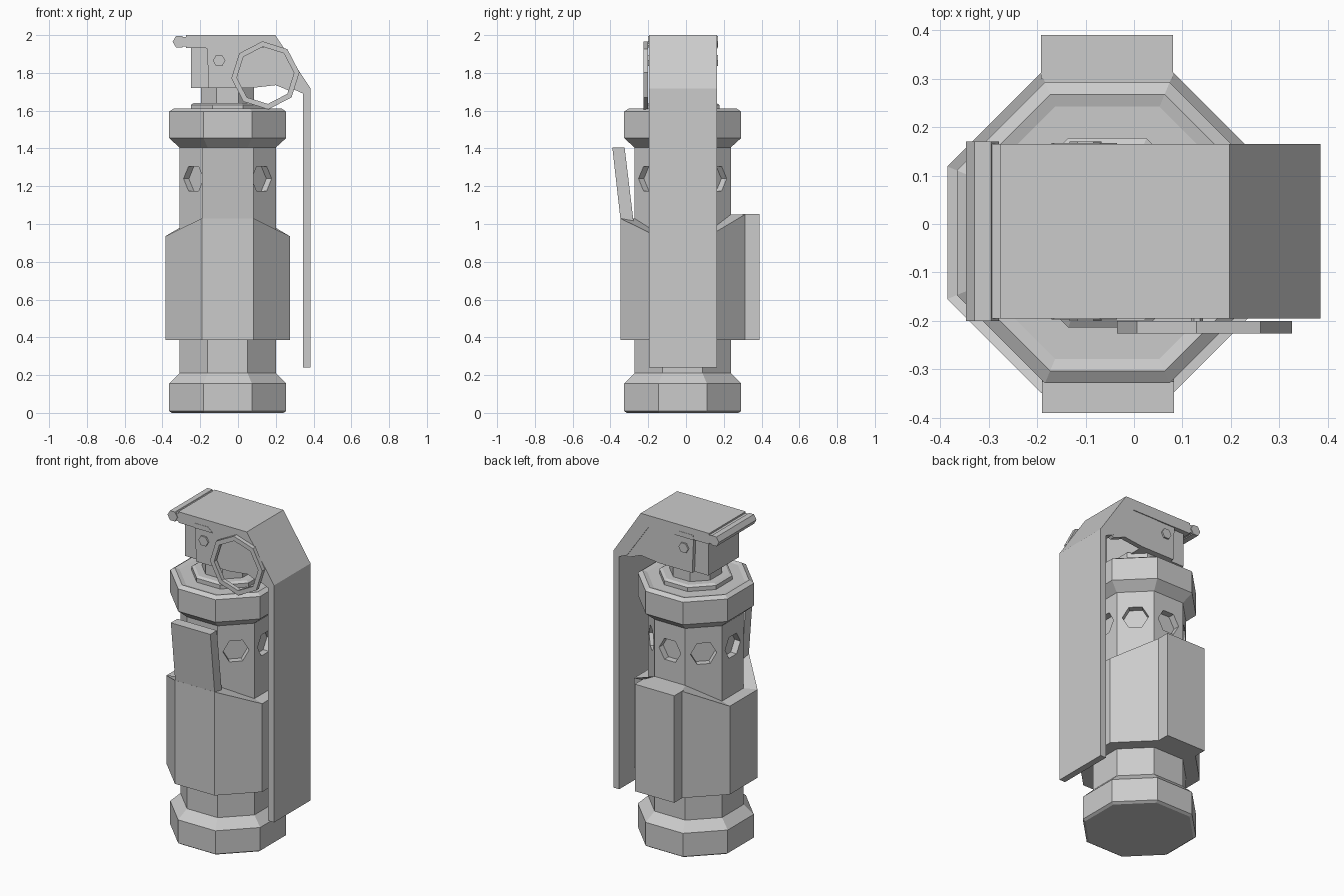
import bpy, bmesh
from math import pi, cos, sin, radians

if "Cube" in bpy.data.objects:
    bpy.data.objects.remove(bpy.data.objects["Cube"])

CX, CY = -0.055, -0.018      # axis of the canister
K = cos(pi / 8)


def finish(bm, name):
    bmesh.ops.recalc_face_normals(bm, faces=bm.faces)
    me = bpy.data.meshes.new(name)
    bm.to_mesh(me)
    bm.free()
    ob = bpy.data.objects.new(name, me)
    bpy.context.collection.objects.link(ob)
    return ob


def lathe8(name, profile):
    """Octagonal turned part; profile = (apothem, z) from bottom to top."""
    bm = bmesh.new()
    rings = []
    for a, z in profile:
        rings.append([bm.verts.new((CX + a / K * cos(pi / 8 + i * pi / 4),
                                    CY + a / K * sin(pi / 8 + i * pi / 4), z)) for i in range(8)])
    for lo, hi in zip(rings, rings[1:]):
        for i in range(8):
            j = (i + 1) % 8
            bm.faces.new((lo[i], lo[j], hi[j], hi[i]))
    bm.faces.new(rings[0])
    bm.faces.new(rings[-1])
    return finish(bm, name)


def extrude(name, pts, lo, hi, axis="y"):
    """Extrude a profile: (x, z) along y, or (y, z) along x."""
    def place(p, t):
        return (p[0], t, p[1]) if axis == "y" else (t, p[0], p[1])
    bm = bmesh.new()
    a = [bm.verts.new(place(p, lo)) for p in pts]
    b = [bm.verts.new(place(p, hi)) for p in pts]
    bm.faces.new(a)
    bm.faces.new(b)
    for i in range(len(pts)):
        j = (i + 1) % len(pts)
        bm.faces.new((a[i], a[j], b[j], b[i]))
    return finish(bm, name)


def ngon(x, z, r, n, start=0.0):
    return [(x + r * cos(start + i * 2 * pi / n), z + r * sin(start + i * 2 * pi / n)) for i in range(n)]


# Canister tube with end caps
tube = lathe8("canister_tube", [(0.255, 0.15), (0.255, 1.45)])
lathe8("bottom_cap", [(0.295, 0.0), (0.31, 0.01), (0.31, 0.155), (0.255, 0.21)])
lathe8("top_cap", [(0.255, 1.405), (0.31, 1.455), (0.31, 1.595), (0.285, 1.612), (0.26, 1.605)])
lathe8("neck_collar", [(0.195, 1.60), (0.195, 1.63), (0.18, 1.64)])
lathe8("neck", [(0.14, 1.63), (0.14, 1.73)])

# Hexagonal vent holes, one per facet
bm = bmesh.new()
for k in range(8):
    t = k * pi / 4
    rings = []
    for d in (0.215, 0.285):
        rings.append([bm.verts.new((CX + d * cos(t) - u * sin(t),
                                    CY + d * sin(t) + u * cos(t), z))
                      for u, z in ngon(0, 1.24, 0.075, 6)])
    bm.faces.new(rings[0])
    bm.faces.new(rings[1])
    for i in range(6):
        j = (i + 1) % 6
        bm.faces.new((rings[0][i], rings[0][j], rings[1][j], rings[1][i]))
cutter = finish(bm, "vent_cutter")
mod = tube.modifiers.new("vents", "BOOLEAN")
mod.object = cutter
mod.operation = "DIFFERENCE"
mod.solver = "EXACT"
cutter.hide_render = True
cutter.hide_set(True)

# Sleeve: top edge rises towards the front and the back
sleeve = lathe8("holder_sleeve", [(0.33, 0.385), (0.33, 0.935), (0.255, 0.935)])
for v in sleeve.data.vertices:
    if v.co.z > 0.9:
        outer = abs(v.co.y - CY) / (0.33 if max(abs(v.co.x - CX), abs(v.co.y - CY)) > 0.3 else 0.255)
        if outer > 0.9:
            v.co.z = 1.03 if v.co.y < CY else 1.05

# Front flap and back plate of the sleeve
extrude("front_flap", [(-0.347, 1.025), (-0.39, 1.405), (-0.325, 1.405), (-0.278, 1.015)],
        -0.19, 0.082, "x")
extrude("back_plate", [(0.30, 0.385), (0.39, 0.385), (0.39, 1.052), (0.30, 1.052)],
        -0.192, 0.08, "x")

# Fuze head under the lever
extrude("fuze_head", [(-0.25, 1.72), (0.07, 1.72), (0.07, 1.94), (-0.25, 1.94)], -0.165, 0.137)

# Safety lever: bent strip, side flanges and rolled lip
extrude("lever", [(-0.275, 2.0), (0.197, 2.0), (0.385, 1.717), (0.385, 0.24), (0.345, 0.24),
                  (0.345, 1.69), (0.29, 1.715), (0.14, 1.932), (-0.275, 1.932)], -0.195, 0.165)
extrude("lever_lip", [(-0.27, 1.99), (-0.31, 1.99), (-0.31, 1.94), (-0.27, 1.94)], -0.195, 0.165)
extrude("lever_roll", ngon(-0.312, 1.965, 0.034, 6), -0.2, 0.17)
flange = [(-0.165, 1.955), (-0.155, 1.72), (0.07, 1.72), (0.2, 1.735), (0.285, 1.70),
          (0.31, 1.72), (0.14, 1.955)]
for side, y0, y1 in (("front", -0.19, -0.16), ("back", 0.13, 0.16)):
    extrude(side + "_lever_flange", flange, y0, y1)
    s = -1 if side == "front" else 1
    edge = -0.197 if s < 0 else 0.167
    extrude(side + "_hinge_tab", [(-0.17, 1.93), (-0.165, 1.96), (-0.07, 1.96), (-0.035, 1.93)],
            edge, edge - s * 0.03)

# Hinge pin
extrude("hinge_pin", ngon(-0.1, 1.865, 0.033, 6), -0.2, 0.17)

# Pull ring, an eight-sided hoop, with its pin
bm = bmesh.new()
loops = [[bm.verts.new((x, y, z)) for x, z in ngon(0.145, 1.787, r, 8, radians(5))]
         for r, y in ((0.181, -0.226), (0.181, -0.2), (0.152, -0.2), (0.152, -0.226))]
for k in range(4):
    a, b = loops[k], loops[(k + 1) % 4]
    for i in range(8):
        j = (i + 1) % 8
        bm.faces.new((a[i], a[j], b[j], b[i]))
finish(bm, "pull_ring")
extrude("pull_pin", ngon(0.13, 1.945, 0.012, 6), -0.21, -0.16)
